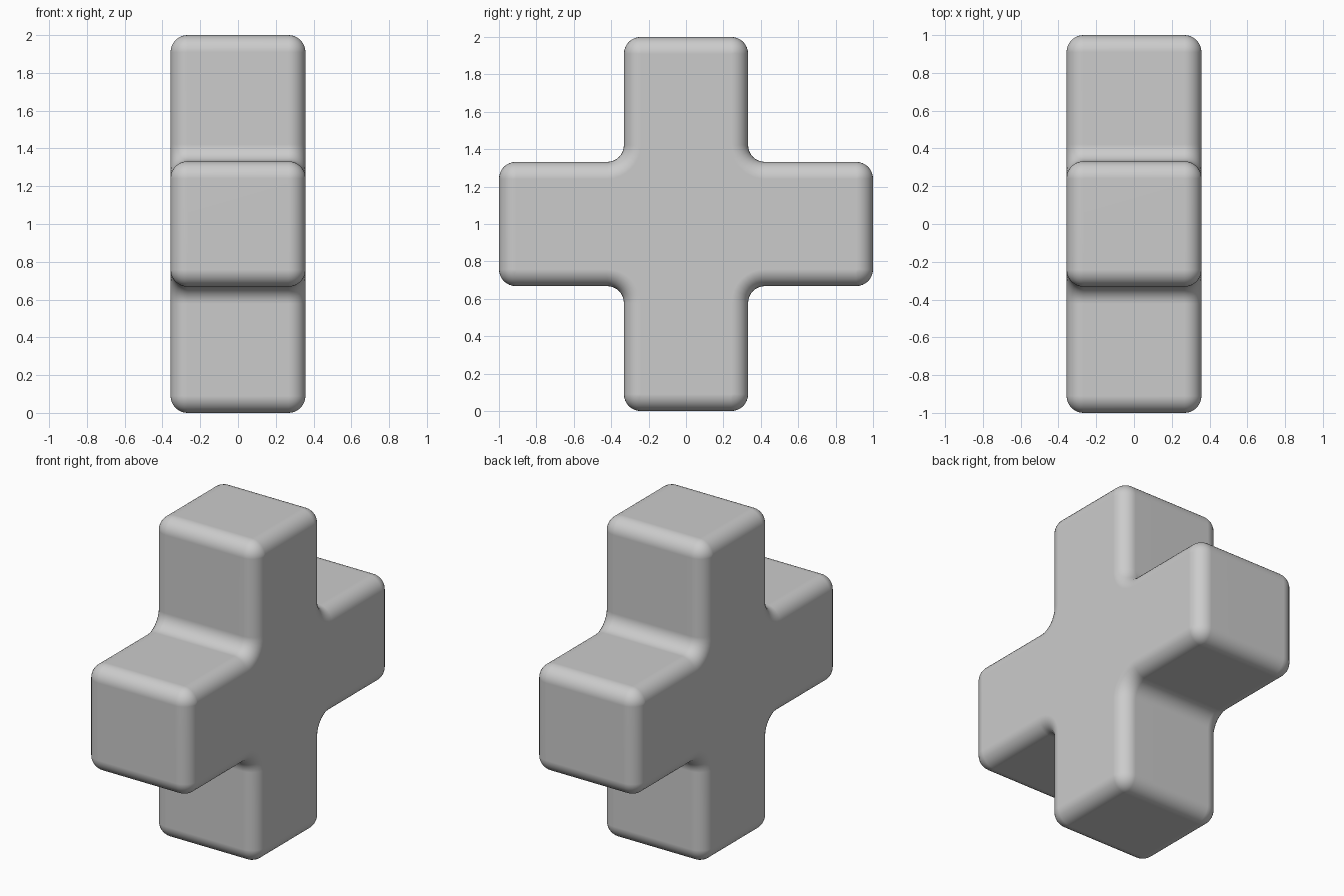
import bpy, bmesh
from math import sin, cos, pi

if "Cube" in bpy.data.objects:
    bpy.data.objects.remove(bpy.data.objects["Cube"])

ARM, END, HALF, R, SEG = 0.332, 1.0, 0.357, 0.09, 8


def arc(cy, cz, rad, a0, a1):
    return [(cy + rad * cos(a0 + (a1 - a0) * i / SEG),
             cz + rad * sin(a0 + (a1 - a0) * i / SEG)) for i in range(SEG + 1)]


def plus_outline(d):
    """Rounded plus profile, inset by d."""
    quarter = arc(END - R, -ARM + R, R - d, -pi / 2, 0)
    quarter += arc(END - R, ARM - R, R - d, 0, pi / 2)
    quarter += arc(ARM + R, ARM + R, R + d, 1.5 * pi, pi)
    pts = []
    for k in range(4):
        c, s = round(cos(k * pi / 2)), round(sin(k * pi / 2))
        pts += [(c * y - s * z, s * y + c * z) for y, z in quarter]
    return pts


# Cross-sections along x: rounded rim, straight wall, rounded rim
angles = [i / SEG * pi / 2 for i in range(SEG + 1)]
sections = [(-(HALF - R + R * cos(a)), R * (1 - sin(a))) for a in angles]
sections += [(-x, d) for x, d in reversed(sections)]

bm = bmesh.new()
loops = [[bm.verts.new((x, y, z + END)) for y, z in plus_outline(d)]
         for x, d in sections]
for a, b in zip(loops, loops[1:]):
    for i in range(len(a)):
        j = (i + 1) % len(a)
        bm.faces.new((a[i], a[j], b[j], b[i]))
# Flat side caps
bm.faces.new(loops[0])
bm.faces.new(loops[-1])
bmesh.ops.remove_doubles(bm, verts=bm.verts, dist=1e-5)
bmesh.ops.recalc_face_normals(bm, faces=bm.faces)

mesh = bpy.data.meshes.new("rounded_cross")
bm.to_mesh(mesh)
bm.free()
cross = bpy.data.objects.new("rounded_cross", mesh)
bpy.context.collection.objects.link(cross)
bpy.context.view_layer.objects.active = cross
cross.select_set(True)
bpy.ops.object.shade_smooth_by_angle()

# Keep the flat faces flat under smooth shading
normals = cross.modifiers.new("face_weight", 'WEIGHTED_NORMAL')
normals.keep_sharp = True
